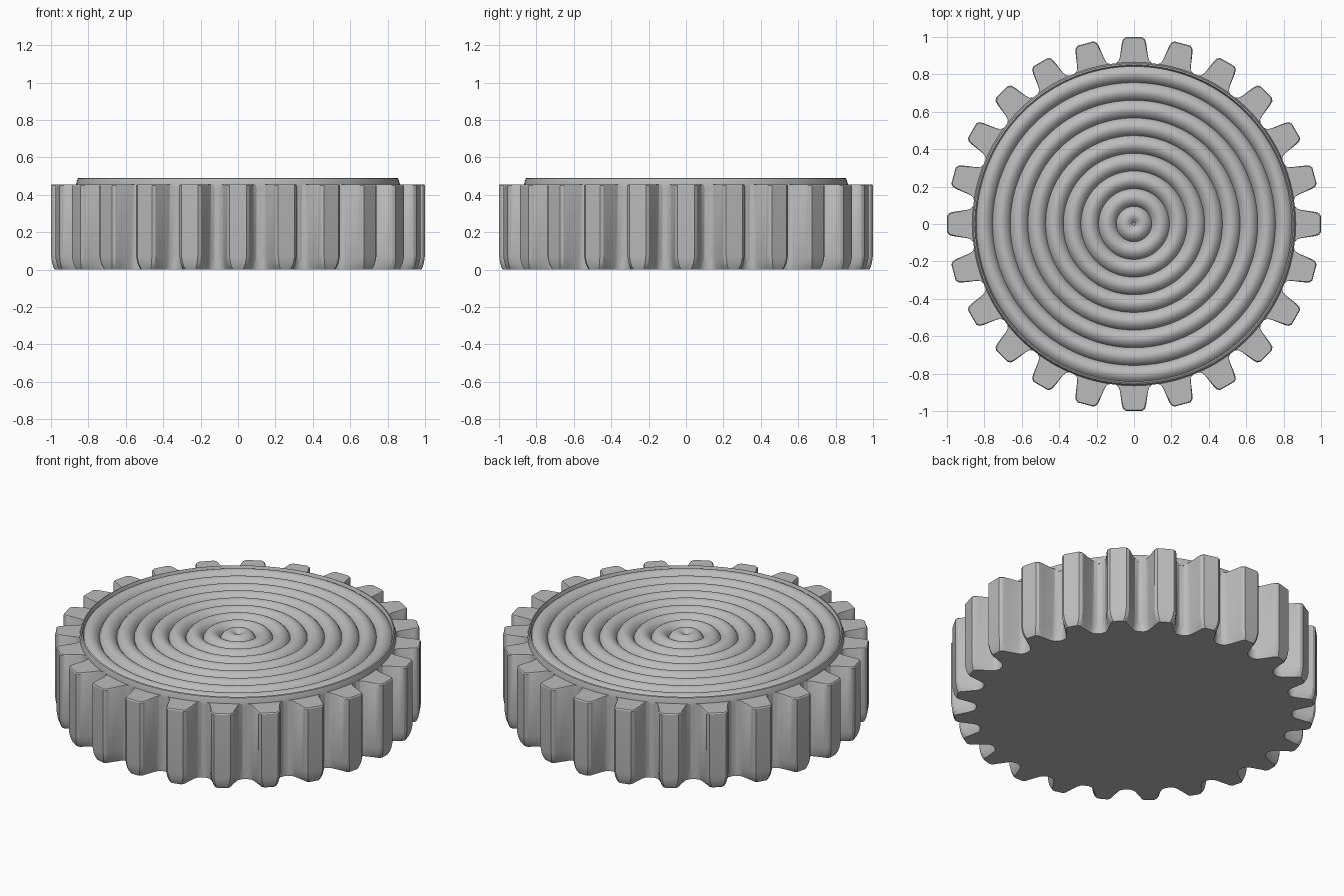
import bpy
import bmesh
import math

cube = bpy.data.objects.get("Cube")
if cube:
    bpy.data.objects.remove(cube, do_unlink=True)

TEETH = 24
RIM = 0.865

grey = bpy.data.materials.new("plain grey")
grey.use_nodes = True
grey.diffuse_color = (0.5, 0.5, 0.5, 1)
bsdf = next(n for n in grey.node_tree.nodes if n.type == 'BSDF_PRINCIPLED')
bsdf.inputs["Base Color"].default_value = (0.5, 0.5, 0.5, 1)


def loft(name, loops, angle):
    """Skin a stack of equal closed loops and cap both ends."""
    bm = bmesh.new()
    rings = [[bm.verts.new(p) for p in loop] for loop in loops]
    n = len(rings[0])
    for low, high in zip(rings, rings[1:]):
        for i in range(n):
            j = (i + 1) % n
            bm.faces.new((low[i], low[j], high[j], high[i]))
    bm.faces.new(rings[0][::-1])
    bm.faces.new(rings[-1])
    bmesh.ops.recalc_face_normals(bm, faces=bm.faces)
    mesh = bpy.data.meshes.new(name)
    bm.to_mesh(mesh)
    bm.free()
    mesh.materials.append(grey)
    ob = bpy.data.objects.new(name, mesh)
    bpy.context.collection.objects.link(ob)
    bpy.ops.object.select_all(action='DESELECT')
    ob.select_set(True)
    bpy.context.view_layer.objects.active = ob
    bpy.ops.object.shade_smooth_by_angle(angle=math.radians(angle))
    return ob


# Half a tooth, as (half width, radius) from root to tip
HALF = [(0.100, 0.857), (0.083, 0.871), (0.076, 0.89),
        (0.065, 0.965), (0.059, 0.987), (0.045, 0.999)]


def gear_loop(z, inset):
    """Gear outline at one height, with its teeth shrunk by the inset."""
    half = []
    for w, r in HALF:
        k = min(1, max(0, (r - 0.857) / 0.1))
        half.append((w - inset * k, r - inset * k))
    tooth = [(w, r) for w, r in half] + [(-w, r) for w, r in reversed(half)]
    pts = []
    for t in range(TEETH):
        a = t * math.tau / TEETH
        c, s = math.cos(a), math.sin(a)
        pts += [(r * c + w * s, r * s - w * c, z) for w, r in tooth]
    return pts


# Toothed body: rounded at the foot, crisp at the top
levels = [(0, 0.018), (0.015, 0.011), (0.035, 0.005), (0.07, 0),
          (0.449, 0), (0.455, 0.004)]
loft("gear_body", [gear_loop(z, d) for z, d in levels], 30)


# Raised disc with rounded concentric ridges
PITCH = 0.0945
TOP, DEPTH = 0.49, 0.035


def circle(r, z, n=120):
    return [(r * math.cos(i * math.tau / n), r * math.sin(i * math.tau / n), z)
            for i in range(n)]


def ridge_height(r):
    wave = abs(math.sin(math.pi * r / PITCH))
    return TOP - DEPTH * (1 - wave ** 0.7)


profile = [(RIM, 0.44), (RIM, 0.46), (0.857, TOP - 0.003), (0.85, TOP)]
STEPS = 12
for i in range(9 * STEPS - 1, 0, -1):
    r = i * PITCH / STEPS
    if r < 0.845:
        profile.append((r, ridge_height(r)))
loft("ridged_disc", [circle(r, z) for r, z in profile], 40)
